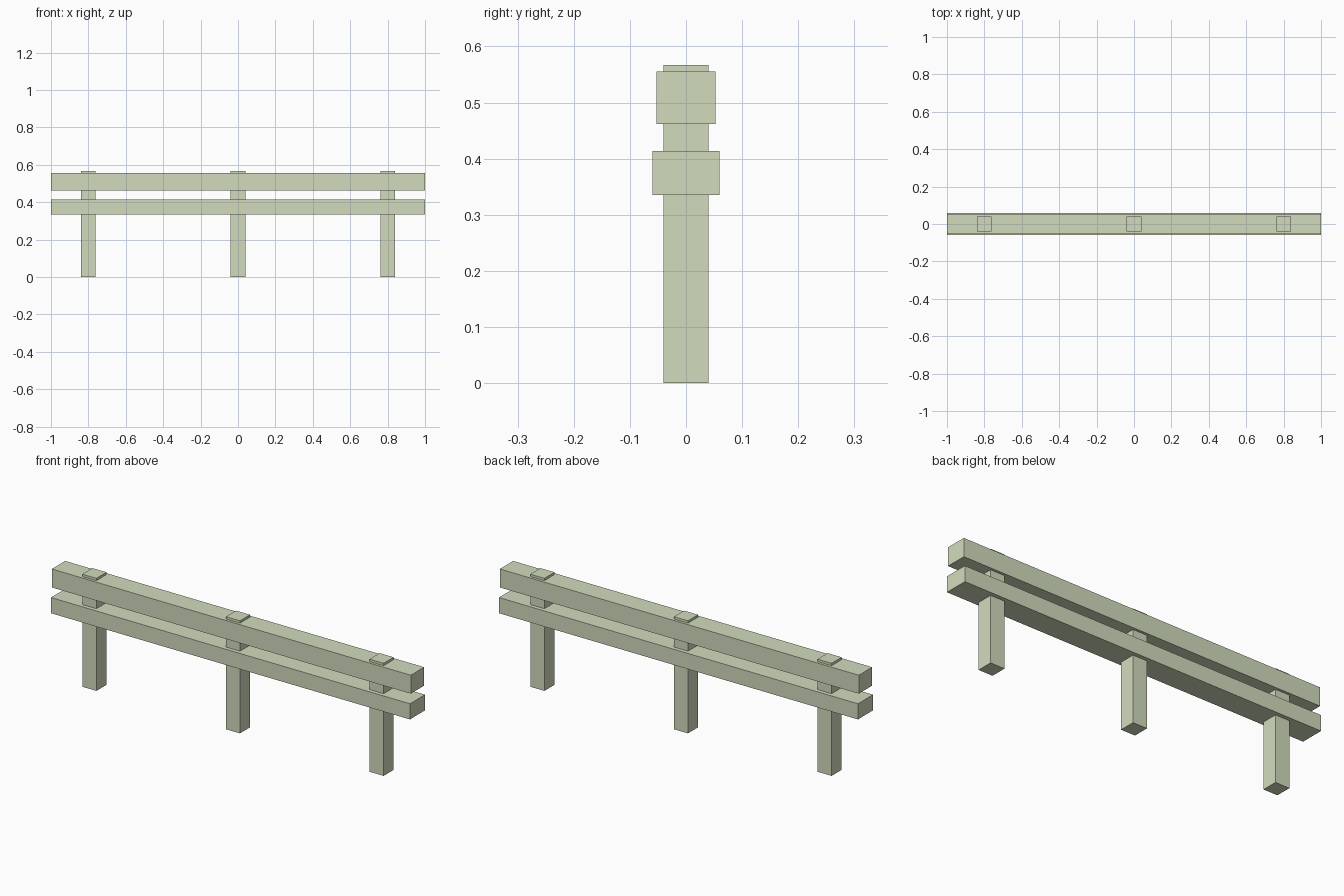
import bpy

if "Cube" in bpy.data.objects:
    bpy.data.objects.remove(bpy.data.objects["Cube"])

wood = bpy.data.materials.new("pale_green_wood")
wood.diffuse_color = (0.64, 0.71, 0.51, 1)
wood.use_nodes = True
wood.node_tree.nodes["Principled BSDF"].inputs["Base Color"].default_value = wood.diffuse_color


def box(name, x, y, z):
    """Axis-aligned box from (min, max) ranges."""
    ranges = (x, y, z)
    bpy.ops.mesh.primitive_cube_add(size=1, location=[(a + b) / 2 for a, b in ranges])
    ob = bpy.context.object
    ob.name = name
    ob.scale = [b - a for a, b in ranges]
    bpy.ops.object.transform_apply(location=False, rotation=False, scale=True)
    ob.data.materials.append(wood)
    return ob


# Three square posts standing on the ground
for label, px in (("left", -0.8), ("middle", 0.0), ("right", 0.8)):
    box(label + "_post", (px - 0.039, px + 0.039), (-0.04, 0.04), (0, 0.567))

# Two long horizontal rails; the lower one is slightly deeper
box("upper_rail", (-1, 1), (-0.053, 0.053), (0.462, 0.555))
box("lower_rail", (-1, 1), (-0.06, 0.06), (0.335, 0.414))
